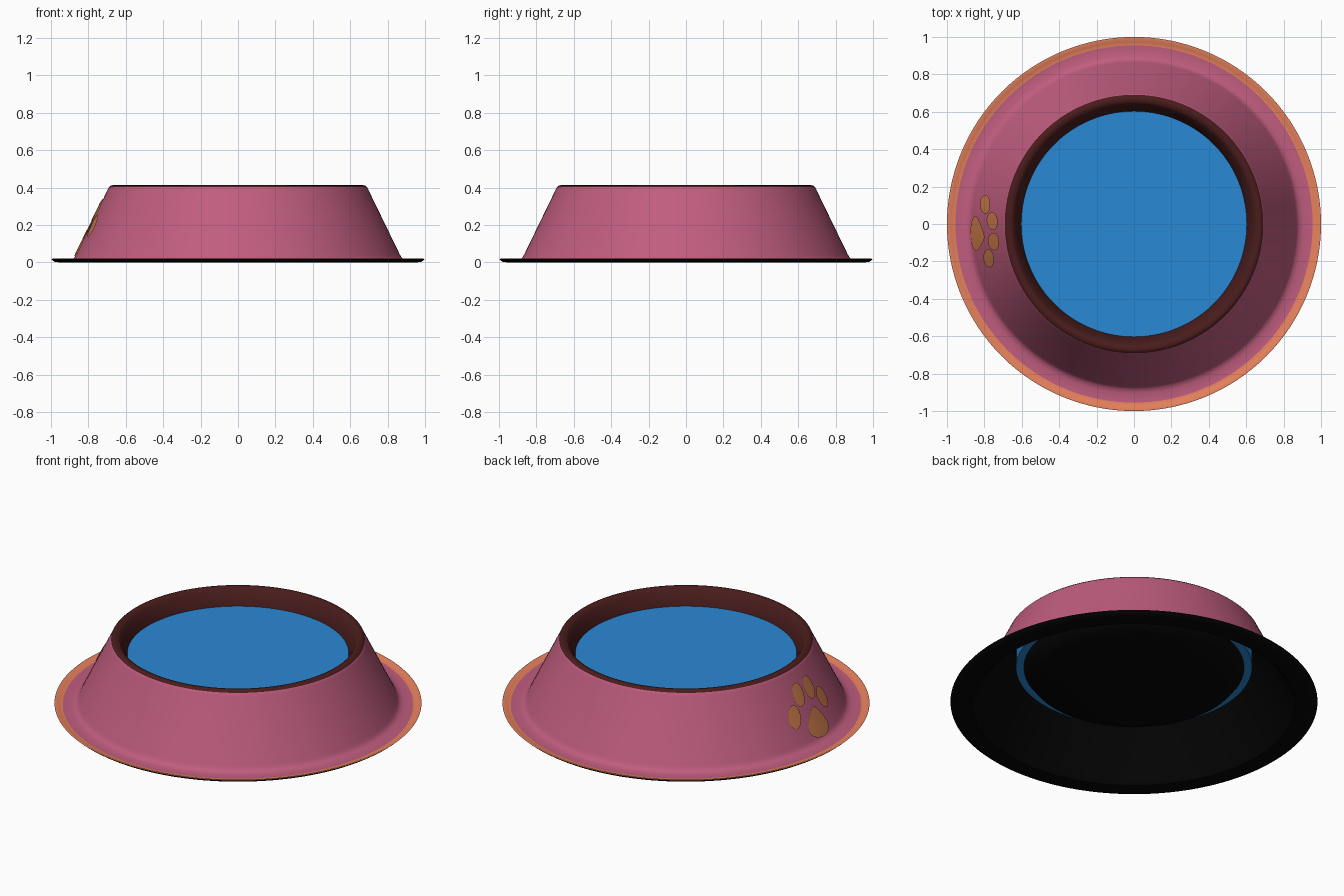
import bpy, bmesh, math

if "Cube" in bpy.data.objects:
    bpy.data.objects.remove(bpy.data.objects["Cube"])


def material(name, rgb):
    """Flat colour from sRGB 0-255 values."""
    lin = [((c / 255 + 0.055) / 1.055) ** 2.4 for c in rgb]
    m = bpy.data.materials.new(name)
    m.diffuse_color = (*lin, 1)
    m.use_nodes = True
    m.node_tree.nodes["Principled BSDF"].inputs["Base Color"].default_value = m.diffuse_color
    return m


PINK = material("pink", (192, 93, 127))
BROWN = material("dark brown", (74, 28, 28))
ORANGE = material("orange", (233, 131, 94))
BLACK = material("black", (4, 4, 4))
BLUE = material("water blue", (42, 137, 214))
OCHRE = material("ochre", (206, 124, 76))
SEG = 128


def finish(bm, name, mats):
    me = bpy.data.meshes.new(name)
    bm.to_mesh(me)
    bm.free()
    for m in mats:
        me.materials.append(m)
    ob = bpy.data.objects.new(name, me)
    bpy.context.collection.objects.link(ob)
    bpy.ops.object.select_all(action='DESELECT')
    ob.select_set(True)
    bpy.context.view_layer.objects.active = ob
    bpy.ops.object.shade_smooth_by_angle(angle=math.radians(40))
    return ob


def lathe(name, profile, mats):
    """Spin (radius, z, material of the next band) points about z."""
    bm = bmesh.new()
    rings = []
    for r, z, _ in profile:
        if r == 0:
            rings.append([bm.verts.new((0, 0, z))] * SEG)
        else:
            rings.append([bm.verts.new((r * math.cos(2 * math.pi * i / SEG),
                                        r * math.sin(2 * math.pi * i / SEG), z))
                          for i in range(SEG)])
    for a, b, p in zip(rings, rings[1:], profile):
        for i in range(SEG):
            j = (i + 1) % SEG
            f = bm.faces.new(list(dict.fromkeys((a[i], a[j], b[j], b[i]))))
            f.material_index = p[2]
    bmesh.ops.recalc_face_normals(bm, faces=bm.faces)
    return finish(bm, name, mats)


# Bowl: brown basin and rim, pink skirt, orange lip, black hollow underside
lathe("bowl", [
    (0, 0.165, 1), (0.50, 0.17, 1), (0.56, 0.19, 1), (0.593, 0.23, 1),
    (0.603, 0.32, 1), (0.625, 0.37, 1), (0.642, 0.40, 1), (0.652, 0.41, 1),
    (0.67, 0.413, 1), (0.681, 0.411, 1), (0.691, 0.402, 0),
    (0.699, 0.385, 0), (0.706, 0.37, 0), (0.864, 0.045, 0), (0.872, 0.03, 0),
    (0.883, 0.018, 0), (0.905, 0.011, 0), (0.955, 0.010, 2), (0.975, 0.013, 2),
    (0.990, 0.020, 2), (1.0, 0.019, 3), (0.99, 0.010, 3), (0.98, 0.003, 3),
    (0.955, 0, 3), (0.88, 0, 3), (0.86, 0.02, 3), (0.695, 0.36, 3),
    (0.66, 0.39, 3), (0.636, 0.375, 3), (0.61, 0.32, 3), (0.599, 0.23, 3),
    (0.565, 0.185, 3), (0.505, 0.163, 3), (0, 0.158, 3),
], [PINK, BROWN, ORANGE, BLACK])

# Water: a disc slightly wider than the basin, showing below
lathe("water", [(0, 0.32, 0), (0.643, 0.32, 0), (0.643, 0.235, 0),
                (0, 0.235, 0)], [BLUE])


def paw_patch(name, y, z, half_w, half_h, tilt=0, taper=0):
    """Thin oval wrapped on the sloping skirt, facing -x."""
    n, steps = 32, 4
    bm = bmesh.new()

    def point(k, i):
        a = 2 * math.pi * i / n
        t = k / steps * half_w * math.cos(a) * (1 - taper * math.sin(a))
        u = k / steps * half_h * math.sin(a)
        t, u = (y + t * math.cos(tilt) - u * math.sin(tilt),
                t * math.sin(tilt) + u * math.cos(tilt))
        zz = z + 0.9 * u
        r = 0.8713 - (zz - 0.03) * 0.165 / 0.34 + 0.007
        az = math.pi - t / r
        return bm.verts.new((r * math.cos(az), r * math.sin(az), zz))

    centre = point(0, 0)
    prev = None
    for k in range(1, steps + 1):
        ring = [point(k, i) for i in range(n)]
        for i in range(n):
            j = (i + 1) % n
            # seen from outside, +y runs to the left
            if prev:
                bm.faces.new((prev[j], ring[j], ring[i], prev[i]))
            else:
                bm.faces.new((centre, ring[j], ring[i]))
        prev = ring
    finish(bm, name, [OCHRE])


# Paw print on the left side
paw_patch("paw_pad", -0.055, 0.11, 0.084, 0.085, tilt=0.15, taper=0.5)
for i, (y, z, tilt) in enumerate([(0.105, 0.185, 0.4), (0.015, 0.277, 0.15),
                                  (-0.095, 0.28, -0.15), (-0.185, 0.195, -0.4)]):
    paw_patch(f"paw_toe_{i + 1}", y, z, 0.046, 0.068, tilt)
